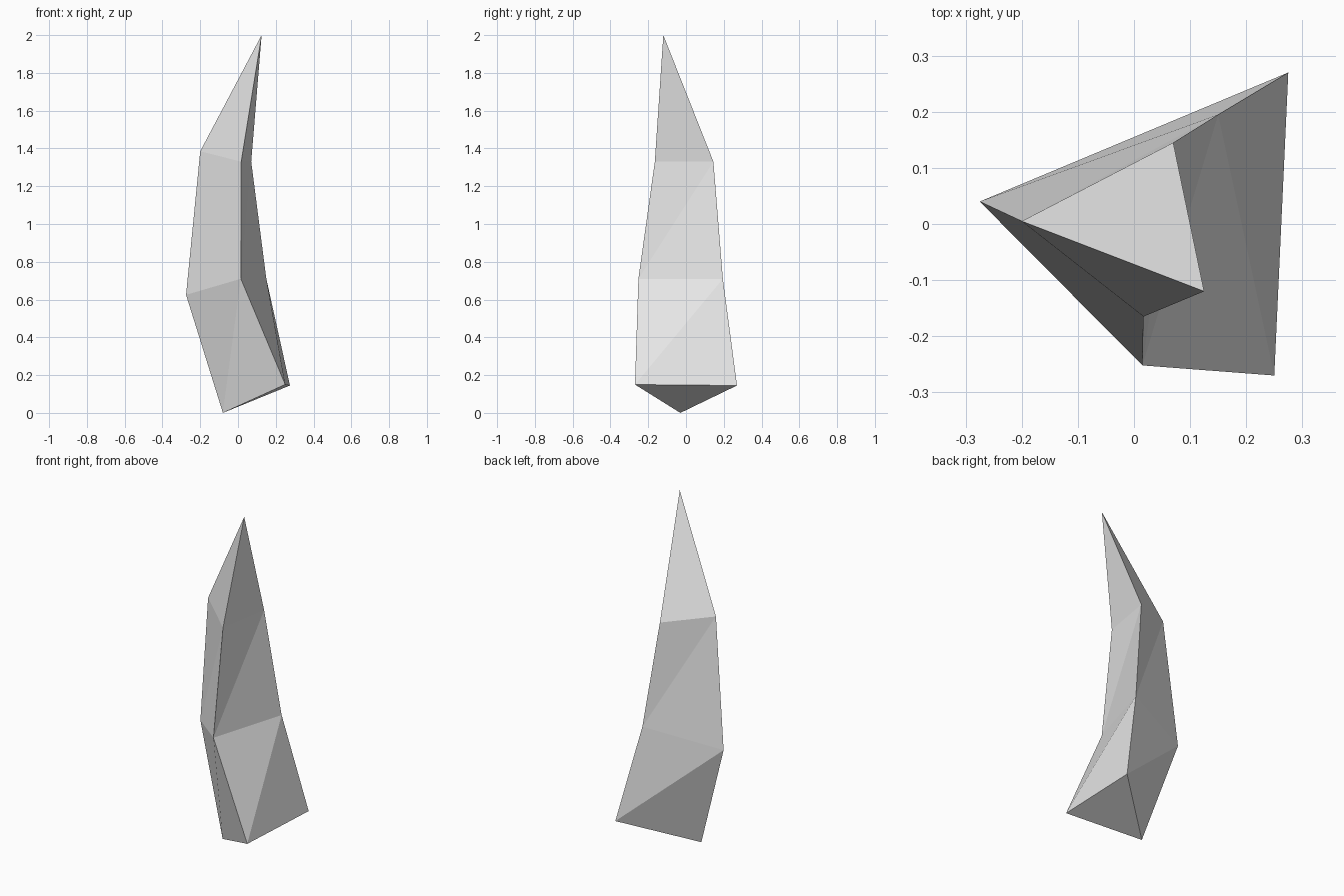
import bpy
import bmesh

cube = bpy.data.objects.get("Cube")
if cube:
    bpy.data.objects.remove(cube, do_unlink=True)

# Plain grey stone
grey = bpy.data.materials.new("light_grey")
grey.use_nodes = True
colour = (0.8, 0.8, 0.8, 1)
grey.diffuse_color = colour
grey.node_tree.nodes["Principled BSDF"].inputs["Base Color"].default_value = colour

# Three-sided cross-sections from base to shoulder, then the tip
sections = [
    [(-0.08, -0.03, 0.0), (0.25, -0.27, 0.15), (0.275, 0.27, 0.145)],
    [(-0.275, 0.04, 0.625), (0.015, -0.252, 0.71), (0.15, 0.195, 0.71)],
    [(-0.2, 0.005, 1.385), (0.017, -0.165, 1.33), (0.07, 0.145, 1.33)],
]
tip_point = (0.125, -0.12, 2.0)

bm = bmesh.new()
rings = [[bm.verts.new(p) for p in section] for section in sections]
tip = bm.verts.new(tip_point)

# Base cap
bm.faces.new(rings[0])

# Bent shaft, each side split along its rising diagonal
for low, high in zip(rings, rings[1:]):
    for i in range(3):
        j = (i + 1) % 3
        bm.faces.new((low[i], low[j], high[j]))
        bm.faces.new((low[i], high[j], high[i]))

# Pointed tip
for i in range(3):
    bm.faces.new((rings[-1][i], rings[-1][(i + 1) % 3], tip))

bmesh.ops.recalc_face_normals(bm, faces=bm.faces)
mesh = bpy.data.meshes.new("curved_spike")
bm.to_mesh(mesh)
bm.free()
mesh.materials.append(grey)
spike = bpy.data.objects.new("curved_spike", mesh)
bpy.context.collection.objects.link(spike)
